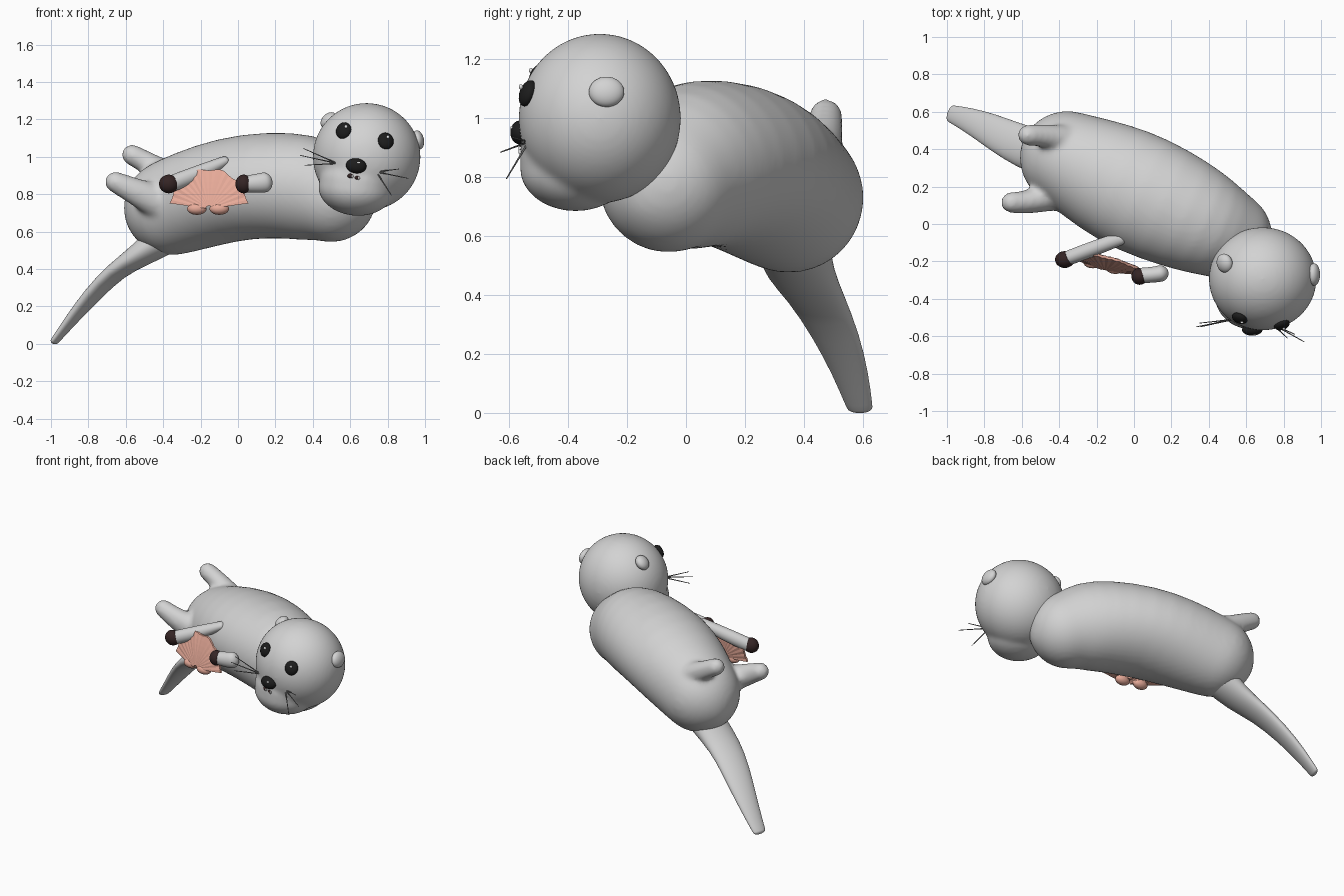
import bpy, bmesh, math
from mathutils import Vector

if "Cube" in bpy.data.objects:
    bpy.data.objects.remove(bpy.data.objects["Cube"])


def mat(name, rgb):
    m = bpy.data.materials.new(name)
    m.diffuse_color = (*rgb, 1)
    m.use_nodes = True
    m.node_tree.nodes["Principled BSDF"].inputs["Base Color"].default_value = m.diffuse_color
    return m


FUR = mat("grey fur", (0.65, 0.65, 0.65))
PAW = mat("dark brown", (0.035, 0.018, 0.018))
BLACK = mat("black", (0.012, 0.012, 0.012))
SHELL = mat("salmon shell", (0.83, 0.42, 0.33))
WHITE = mat("white", (0.8, 0.8, 0.8))
WHISKER = mat("whisker grey", (0.2, 0.2, 0.2))


def finish(name, bm, material, smooth=True):
    bmesh.ops.recalc_face_normals(bm, faces=bm.faces)
    for f in bm.faces:
        f.smooth = smooth
    me = bpy.data.meshes.new(name)
    bm.to_mesh(me)
    bm.free()
    me.materials.append(material)
    ob = bpy.data.objects.new(name, me)
    bpy.context.collection.objects.link(ob)
    return ob


def ball(name, center, radii, material, rot=(0, 0, 0), seg=32):
    bm = bmesh.new()
    bmesh.ops.create_uvsphere(bm, u_segments=seg, v_segments=seg // 2, radius=1)
    bmesh.ops.scale(bm, vec=radii, verts=bm.verts)
    ob = finish(name, bm, material)
    ob.location, ob.rotation_euler = center, rot
    return ob


def loft(name, stations, material, seg=24, subdiv=1, round_ends=True):
    """Tube through (x, y, z, sideways radius, upright radius) with domed ends."""
    pts = [(Vector(s[:3]), s[3], s[4]) for s in stations]
    if round_ends:
        def cap(end, inner):
            c, rh, rv = end
            d = (c - inner[0]).normalized() * min(rh, rv)
            return [(c + d * math.sin(a), rh * math.cos(a), rv * math.cos(a))
                    for a in (0.35, 0.7, 1.05, 1.35, 1.54)]
        pts = cap(pts[0], pts[1])[::-1] + pts + cap(pts[-1], pts[-2])
    bm = bmesh.new()
    rings = []
    for i, (c, rh, rv) in enumerate(pts):
        t = (pts[min(i + 1, len(pts) - 1)][0] - pts[max(i - 1, 0)][0]).normalized()
        h = Vector((-t.y, t.x, 0)).normalized()
        v = t.cross(h)
        rings.append([bm.verts.new(c + h * rh * math.cos(a) + v * rv * math.sin(a))
                      for a in (2 * math.pi * k / seg for k in range(seg))])
    for a, b in zip(rings, rings[1:]):
        for k in range(seg):
            n = (k + 1) % seg
            bm.faces.new((a[k], a[n], b[n], b[k]))
    bm.faces.new(rings[0])
    bm.faces.new(rings[-1])
    ob = finish(name, bm, material)
    if subdiv:
        ob.modifiers.new("smooth", "SUBSURF").levels = subdiv
        ob.modifiers["smooth"].render_levels = subdiv
    return ob


def blend(main, others, voxel, rounds):
    """Fuse parts into one skin with softened joins."""
    bpy.context.view_layer.update()
    bpy.ops.object.select_all(action="DESELECT")
    for ob in [main] + others:
        ob.select_set(True)
    bpy.context.view_layer.objects.active = main
    bpy.ops.object.join()
    skin = main.modifiers.new("skin", "REMESH")
    skin.mode, skin.voxel_size, skin.use_smooth_shade = "VOXEL", voxel, True
    soft = main.modifiers.new("soften", "SMOOTH")
    soft.factor, soft.iterations = 0.5, rounds


# Torso with hind feet
body = loft("body", [(-0.355, 0.35, 0.73, 0.26, 0.262), (-0.15, 0.25, 0.80, 0.312, 0.277),
                     (0.05, 0.155, 0.845, 0.33, 0.283), (0.28, 0.05, 0.85, 0.305, 0.287),
                     (0.41, -0.015, 0.825, 0.275, 0.283), (0.50, -0.06, 0.783, 0.243, 0.245)],
            FUR, seg=32)
feet = [loft("hind_foot_far", [(-0.565, 0.475, 1.01, 0.058, 0.058), (-0.47, 0.475, 0.96, 0.06, 0.06),
                               (-0.33, 0.44, 0.87, 0.09, 0.09)], FUR, subdiv=0),
        loft("hind_foot_near", [(-0.655, 0.115, 0.865, 0.058, 0.058), (-0.54, 0.115, 0.81, 0.063, 0.073),
                                (-0.36, 0.18, 0.73, 0.1, 0.11)], FUR, subdiv=0)]
blend(body, feet, 0.015, 10)

# Tail
loft("tail", [(-0.38, 0.36, 0.58, 0.13, 0.10), (-0.52, 0.385, 0.475, 0.122, 0.065),
              (-0.65, 0.44, 0.395, 0.107, 0.045), (-0.78, 0.51, 0.262, 0.088, 0.04),
              (-0.89, 0.56, 0.13, 0.065, 0.03), (-0.978, 0.59, 0.018, 0.047, 0.02)], FUR)

# Forelegs with dark paws
loft("foreleg_left", [(-0.36, -0.185, 0.855, 0.04, 0.045), (-0.2, -0.125, 0.915, 0.042, 0.045),
                      (-0.075, -0.08, 0.975, 0.035, 0.028)], FUR)
loft("foreleg_right", [(0.04, -0.275, 0.855, 0.042, 0.045), (0.10, -0.272, 0.858, 0.042, 0.05),
                       (0.14, -0.265, 0.863, 0.045, 0.055)], FUR)
ball("paw_left", (-0.37, -0.19, 0.855), (0.052, 0.045, 0.05), PAW)
ball("paw_right", (0.03, -0.28, 0.855), (0.044, 0.045, 0.05), PAW)

# Finely ribbed fan shell
bm = bmesh.new()
RIBS, STEPS = 32, 6
front, back = [], []
for i in range(RIBS + 1):
    a = math.radians(8 + 164 * i / RIBS)
    ridge = 0.0018 * (-1) ** i
    edge = 0.212 + 0.007 * math.cos(a * 10)
    for grid, sign in ((front, -1), (back, 1)):
        row = []
        for j in range(STEPS + 1):
            f = 0.08 + 0.92 * j / STEPS
            x, z = edge * f * math.cos(a), edge * f * math.sin(a)
            y = -0.25 * x + 0.2 * z + sign * (0.025 * (1 - f * f) + 0.007) + ridge * f
            row.append(bm.verts.new((x, y, z)))
        grid.append(row)
for grid in (front, back):
    for a, b in zip(grid, grid[1:]):
        for j in range(STEPS):
            bm.faces.new((a[j], a[j + 1], b[j + 1], b[j]))
for j in (0, STEPS):
    for i in range(RIBS):
        bm.faces.new((front[i][j], front[i + 1][j], back[i + 1][j], back[i][j]))
for i in (0, RIBS):
    for j in range(STEPS):
        bm.faces.new((front[i][j], front[i][j + 1], back[i][j + 1], back[i][j]))
finish("shell", bm, SHELL, smooth=False).location = (-0.155, -0.218, 0.722)
for i, x in enumerate((-0.22, -0.10)):
    ball(f"shell_hinge_{i}", (x, -0.218 - 0.25 * (x + 0.155), 0.722), (0.052, 0.035, 0.032), SHELL)

# Head with muzzle
HEAD, HR = Vector((0.688, -0.293, 1.0)), Vector((0.288, 0.276, 0.288))
head = ball("head", HEAD, HR, FUR, seg=64)
blend(head, [ball("muzzle", (0.63, -0.375, 0.83), (0.202, 0.19, 0.145), FUR, rot=(0, 0.1, 0), seg=48),
             ball("cheeks", (0.635, -0.385, 0.87), (0.2, 0.18, 0.13), FUR, rot=(0, 0.1, 0), seg=48),
             ball("snout", (0.63, -0.49, 0.93), (0.09, 0.075, 0.06), FUR)], 0.012, 18)

# Ears
ball("ear_left", (0.485, -0.21, 1.195), (0.035, 0.052, 0.05), FUR, rot=(0, 0.75, 0.3))
ball("ear_right", (0.962, -0.27, 1.09), (0.032, 0.06, 0.052), FUR, rot=(0, -0.2, 0))


def on_face(x, z):
    dx, dz = (x - HEAD.x) / HR.x, (z - HEAD.z) / HR.z
    return HEAD.y - HR.y * math.sqrt(max(0.0, 1 - dx * dx - dz * dz))


# Eyes with glints
for side, x, z in (("left", 0.565, 1.14), ("right", 0.79, 1.085)):
    y = on_face(x, z)
    ball(f"eye_{side}", (x, y, z), (0.043, 0.026, 0.046), BLACK, rot=(-0.35, 0, (x - 0.69) * 3))
    ball(f"eye_glint_{side}", (x + 0.012, y - 0.023, z + 0.022), (0.009, 0.007, 0.009), WHITE, seg=12)

# Nose and mouth
ball("nose", (0.632, -0.565, 0.952), (0.055, 0.032, 0.04), BLACK, rot=(0, 0.12, 0))
ball("nose_glint", (0.645, -0.591, 0.968), (0.01, 0.006, 0.006), WHITE, seg=12)
for i, x in enumerate((0.602, 0.637)):
    ball(f"mouth_{i}", (x, -0.55, 0.898 - 0.01 * i), (0.018, 0.016, 0.014), PAW, seg=16)
    ball(f"tooth_{i}", (x + 0.009, -0.564, 0.896 - 0.01 * i), (0.006, 0.006, 0.009), WHITE, seg=12)

# Whiskers
for side, base, tips in (
        ("left", (0.53, -0.51, 0.965), ((0.35, -0.53, 1.045), (0.333, -0.55, 1.008), (0.355, -0.55, 0.955))),
        ("right", (0.74, -0.535, 0.92), ((0.86, -0.59, 0.935), (0.91, -0.63, 0.885), (0.82, -0.61, 0.795)))):
    for i, tip in enumerate(tips):
        loft(f"whisker_{side}_{i}", [(*base, 0.004, 0.004), (*tip, 0.002, 0.002)],
             WHISKER, seg=6, subdiv=0, round_ends=False)
